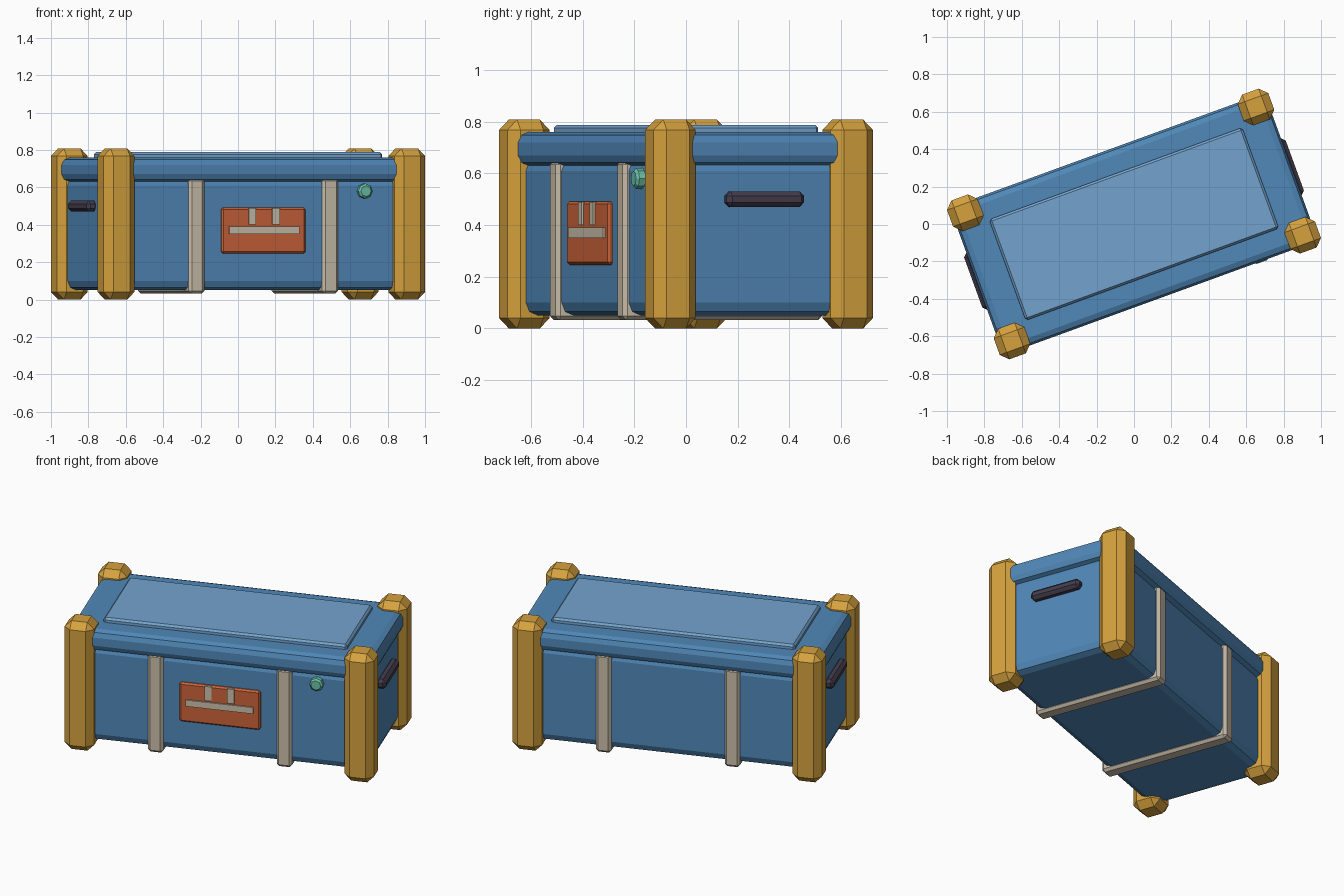
import bpy, bmesh, math
from mathutils import Matrix, Vector

cube = bpy.data.objects.get("Cube")
if cube:
    bpy.data.objects.remove(cube, do_unlink=True)

# The whole chest stands turned about z
TURN = Matrix.Rotation(math.radians(20), 4, 'Z')


def material(name, r, g, b):
    def linear(v):
        v /= 255
        return v / 12.92 if v < 0.04 else ((v + 0.055) / 1.055) ** 2.4
    colour = (linear(r), linear(g), linear(b), 1)
    mat = bpy.data.materials.new(name)
    mat.use_nodes = True
    mat.diffuse_color = colour
    mat.node_tree.nodes["Principled BSDF"].inputs["Base Color"].default_value = colour
    return mat


BLUE = material("chest blue", 80, 136, 184)
PALE = material("panel pale blue", 116, 164, 207)
GOLD = material("post gold", 214, 162, 62)
TAN = material("strap tan", 202, 190, 170)
RUST = material("plate rust", 202, 99, 57)
TEAL = material("knob teal", 106, 192, 167)
DARK = material("handle dark", 68, 62, 78)


def finish(name, bm, mat):
    bm.transform(TURN)
    mesh = bpy.data.meshes.new(name)
    bm.to_mesh(mesh)
    bm.free()
    mesh.materials.append(mat)
    obj = bpy.data.objects.new(name, mesh)
    bpy.context.collection.objects.link(obj)
    return obj


def box(name, mat, x, y, z, bevel, segments=1):
    """Bevelled box from (low, high) ranges along each axis."""
    size = [high - low for low, high in (x, y, z)]
    middle = Vector([(low + high) / 2 for low, high in (x, y, z)])
    bm = bmesh.new()
    bmesh.ops.create_cube(bm, size=1, matrix=Matrix.Translation(middle) @ Matrix.Diagonal((*size, 1)))
    if bevel:
        bmesh.ops.bevel(bm, geom=bm.edges[:], offset=bevel, segments=segments,
                        profile=0.5, affect='EDGES')
    return finish(name, bm, mat)


def span(centre, half):
    return (centre - half, centre + half)


# Body, lid and raised lid panel
box("body", BLUE, span(0, 0.868), span(0, 0.39), (0.05, 0.66), 0.05, 2)
box("lid", BLUE, span(0, 0.895), span(0, 0.42), (0.63, 0.76), 0.04, 2)
box("lid_panel", PALE, span(0, 0.72), span(0, 0.287), (0.74, 0.788), 0.012)

# Corner posts, straps and end handles
for sx, side in ((-1, "right"), (1, "left")):
    for sy, end in ((-1, "front"), (1, "back")):
        box(f"{end}_{side}_post", GOLD, span(sx * 0.827, 0.087),
            span(sy * 0.365, 0.087), (0, 0.808), 0.04)
    box(f"{side}_strap", TAN, span(sx * 0.38, 0.045), span(0, 0.41), (0.032, 0.65), 0.015)
    box(f"{side}_handle", DARK, span(sx * 0.885, 0.03), span(0, 0.16), span(0.5, 0.03), 0.018)

# Front plate with its clasp strips
box("front_plate", RUST, span(0, 0.239), (-0.406, -0.38), (0.246, 0.492), 0.01)
box("plate_bar", TAN, span(0, 0.2), (-0.414, -0.4), (0.35, 0.39), 0)
for sx, side in ((-1, "right"), (1, "left")):
    box(f"{side}_plate_tab", TAN, span(sx * 0.067, 0.02), (-0.414, -0.4), (0.4, 0.49), 0)

# Eight-sided knob with a chamfered face
bm = bmesh.new()
place = Matrix.Translation((0.574, -0.4, 0.58)) @ Matrix.Rotation(math.pi / 2, 4, 'X')
bmesh.ops.create_cone(bm, cap_ends=True, segments=8, radius1=0.04, radius2=0.04,
                      depth=0.05, matrix=place)
rim = [e for e in bm.edges if all(v.co.y < -0.42 for v in e.verts)]
bmesh.ops.bevel(bm, geom=rim, offset=0.01, segments=1, profile=0.5, affect='EDGES')
finish("knob", bm, TEAL)
